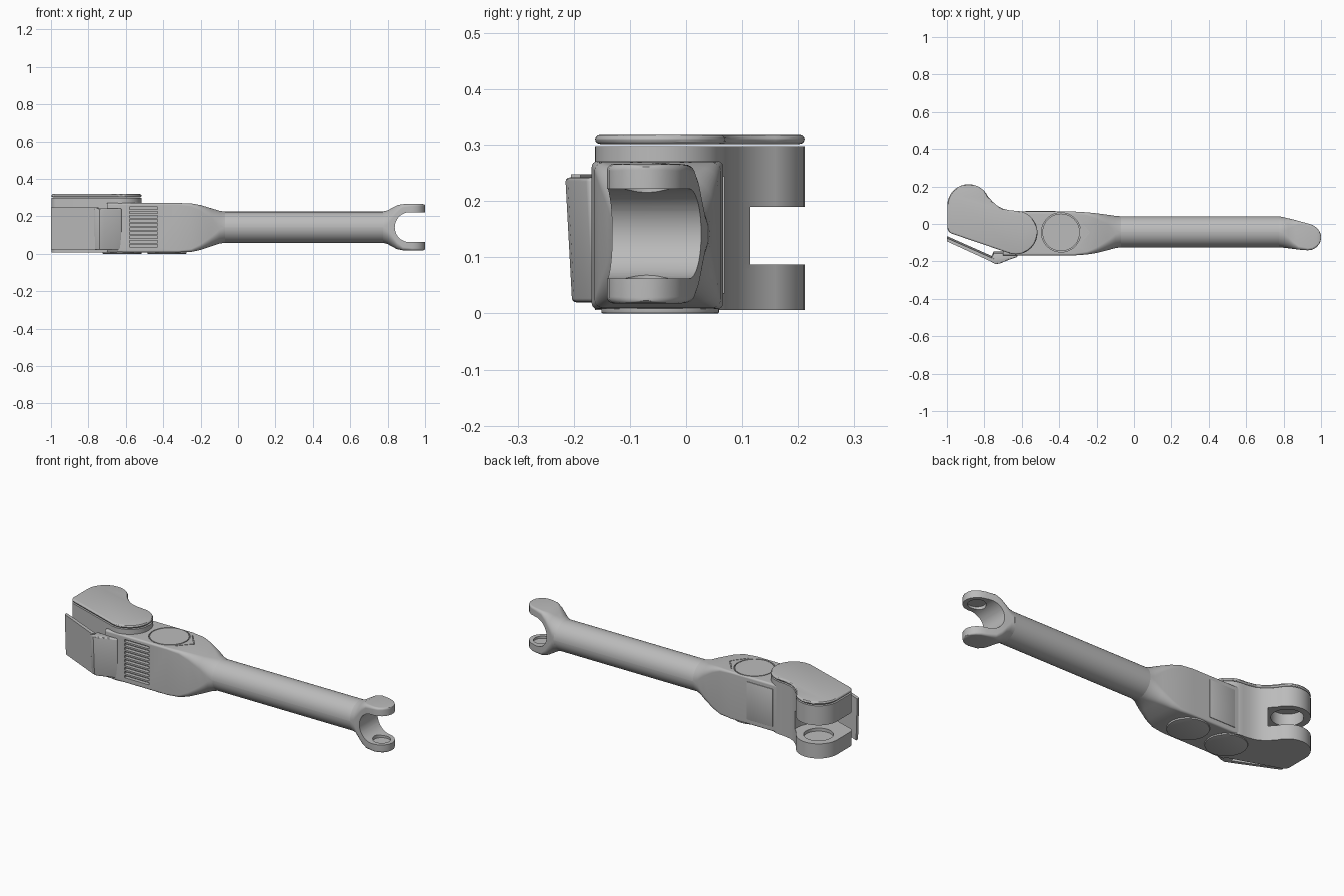
import bpy, bmesh, math
from mathutils import Matrix, Vector

cube = bpy.data.objects.get("Cube")
if cube:
    bpy.data.objects.remove(cube, do_unlink=True)

GREY = bpy.data.materials.new("matte grey")
GREY.use_nodes = True
colour = (0.5, 0.5, 0.5, 1)
GREY.diffuse_color = colour
bsdf = next(n for n in GREY.node_tree.nodes if n.type == 'BSDF_PRINCIPLED')
bsdf.inputs["Base Color"].default_value = colour

AY, AZ = -0.042, 0.142          # axis of the tube
PIN = (-0.884, 0.098)           # hinge pin in plan


def make(name, bm):
    bmesh.ops.recalc_face_normals(bm, faces=bm.faces)
    me = bpy.data.meshes.new(name)
    bm.to_mesh(me)
    bm.free()
    me.materials.append(GREY)
    ob = bpy.data.objects.new(name, me)
    bpy.context.collection.objects.link(ob)
    return ob


def skin(name, rings, closed=False):
    """Join rings of points, with end caps unless the rings form a loop."""
    bm = bmesh.new()
    rows = [[bm.verts.new(p) for p in r] for r in rings]
    n = len(rows[0])
    pairs = list(zip(rows, rows[1:])) + ([(rows[-1], rows[0])] if closed else [])
    for a, b in pairs:
        for i in range(n):
            j = (i + 1) % n
            bm.faces.new((a[i], a[j], b[j], b[i]))
    if not closed:
        bm.faces.new(rows[0])
        bm.faces.new(rows[-1][::-1])
    return make(name, bm)


def prism(name, pts, z0, z1, lean=0):
    return skin(name, [[(x, y, z0) for x, y in pts],
                       [(x, y - lean, z1) for x, y in pts]])


def arc(c, r, a0, a1, n):
    return [(c[0] + r * math.cos(math.radians(a0 + (a1 - a0) * i / n)),
             c[1] + r * math.sin(math.radians(a0 + (a1 - a0) * i / n)))
            for i in range(n + 1)]


def disc(name, c, r, z0, z1):
    return prism(name, arc(c, r, 0, 352.5, 47), z0, z1)


def box(name, lo, hi):
    return prism(name, [(lo[0], lo[1]), (hi[0], lo[1]), (hi[0], hi[1]), (lo[0], hi[1])],
                 lo[2], hi[2])


def section(x, y0, y1, z0, z1, r, n=10):
    """Rounded rectangle across the x axis."""
    r = min(r, (y1 - y0) / 2 - 0.0005, (z1 - z0) / 2 - 0.0005)
    pts = []
    for k, (y, z) in enumerate([(y1 - r, z1 - r), (y0 + r, z1 - r),
                                (y0 + r, z0 + r), (y1 - r, z0 + r)]):
        pts += [(x, p, q) for p, q in arc((y, z), r, 90 * k, 90 * k + 90, n)]
    return pts


def groove_ring(c, r, z0, z1, w=0.005):
    prof = [(r - w, z0), (r, z0), (r, z1), (r - w, z1)]
    return skin("cutter", [[(c[0] + p * math.cos(a), c[1] + p * math.sin(a), z) for p, z in prof]
                           for a in (math.tau * i / 48 for i in range(48))], closed=True)


def bake(ob):
    dg = bpy.context.evaluated_depsgraph_get()
    me = bpy.data.meshes.new_from_object(ob.evaluated_get(dg))
    ob.modifiers.clear()
    ob.data = me


def cut(ob, cutters):
    for c in cutters:
        m = ob.modifiers.new("cut", 'BOOLEAN')
        m.operation, m.solver, m.object = 'DIFFERENCE', 'EXACT', c
        bake(ob)
        bpy.data.objects.remove(c, do_unlink=True)


def bevel(ob, width, seg=3):
    m = ob.modifiers.new("round", 'BEVEL')
    m.width, m.segments, m.limit_method, m.angle_limit = width, seg, 'ANGLE', math.radians(50)
    bake(ob)


parts = []

# Housing: square section easing into the round tube
housing = skin("housing", [section(*s) for s in [
    (-0.70, -0.168, 0.066, 0.008, 0.271, 0.010),
    (-0.32, -0.168, 0.066, 0.008, 0.271, 0.010),
    (-0.25, -0.163, 0.062, 0.010, 0.269, 0.016),
    (-0.20, -0.155, 0.057, 0.021, 0.260, 0.030),
    (-0.14, -0.140, 0.049, 0.041, 0.242, 0.052),
    (-0.10, -0.129, 0.043, 0.054, 0.230, 0.074),
    (-0.07, -0.125, 0.041, 0.059, 0.225, 0.083)]])
cutters = [box("cutter", (-0.58, -0.20, 0.037 + i * 0.0222),
               (-0.43, -0.148, 0.050 + i * 0.0222)) for i in range(10)]
cutters.append(groove_ring((-0.39, -0.045), 0.105, 0.262, 0.29))
for s in (1, -1):
    # Chevron seam beside the round cover
    a, b = Vector((-0.300, -0.045 + s * 0.074)), Vector((-0.238, -0.045))
    n = Vector((b.y - a.y, a.x - b.x)).normalized() * 0.002
    cutters.append(prism("cutter", [a + n, b + n, b - n, a - n], 0.263, 0.29))
cutters.append(disc("cutter", PIN, 0.15, 0.087, 0.19))
cut(housing, cutters)
parts.append(housing)

# Tube
parts.append(skin("tube", [section(x, -0.125, 0.041, 0.059, 0.225, 0.083)
                           for x in (-0.08, 0.785)]))

# Fork at the free end, with a U-shaped opening and pin pockets
fork = skin("fork", [section(*s) for s in [
    (0.775, -0.125, 0.041, 0.059, 0.225, 0.083),
    (0.800, -0.127, 0.036, 0.052, 0.232, 0.076),
    (0.825, -0.130, 0.030, 0.038, 0.246, 0.058),
    (0.850, -0.133, 0.024, 0.025, 0.259, 0.038),
    (0.880, -0.137, 0.016, 0.019, 0.265, 0.018),
    (0.930, -0.141, 0.002, 0.018, 0.266, 0.012),
    (0.955, -0.137, -0.006, 0.018, 0.266, 0.012),
    (0.975, -0.125, -0.019, 0.018, 0.266, 0.012),
    (0.990, -0.108, -0.036, 0.019, 0.265, 0.010),
    (0.997, -0.093, -0.050, 0.021, 0.263, 0.008),
    (1.000, -0.080, -0.063, 0.023, 0.261, 0.006)]])
u = arc((0.918, AZ), 0.080, 90, 270, 24) + [(1.05, AZ - 0.08), (1.05, AZ + 0.08)]
opening = skin("cutter", [[(x, y, z) for x, z in u] for y in (-0.3, 0.2)])
cut(fork, [opening, disc("cutter", (0.932, -0.070), 0.045, 0.050, 0.234)])
parts.append(fork)

# Kidney-shaped hinge outline in plan
kidney = (arc(PIN, 0.114, 25, 180, 20)
          + arc((-0.962, -0.018), 0.036, 180, 248, 6)
          + arc((-0.632, -0.046), 0.116, 246, 450, 26)
          + [(-0.665, 0.073), (-0.70, 0.081), (-0.73, 0.097), (-0.755, 0.118)])

lower = prism("lower_hinge_lobe", kidney, 0.006, 0.087)
cut(lower, [disc("cutter", PIN, 0.075, 0.070, 0.12)])
upper = prism("upper_hinge_lobe", kidney, 0.19, 0.298)
cut(upper, [disc("cutter", PIN, 0.080, 0.15, 0.255)])
core = prism("hinge_core", kidney, 0.08, 0.20)
cut(core, [disc("cutter", PIN, 0.135, 0.05, 0.23),
           box("cutter", (-1.2, -0.4, 0.0), (-0.83, 0.4, 0.3))])
cap = prism("hinge_cap", kidney, 0.3015, 0.319)
bevel(cap, 0.009)
parts += [lower, upper, core, cap]

# Angled flap and the rounded bulge that carries it
flap = prism("front_flap", [(-1.0, -0.065), (-1.0, -0.083), (-0.755, -0.195), (-0.745, -0.178)],
             0.022, 0.248, 0.010)
bulge = prism("flap_mount", [(-0.622, -0.150), (-0.622, -0.164), (-0.665, -0.178),
                             (-0.715, -0.199), (-0.740, -0.203), (-0.770, -0.188),
                             (-0.750, -0.145)], 0.020, 0.242, 0.012)
bevel(bulge, 0.008)
parts += [flap, bulge]

# Round covers and rear access plate
for name, x in (("bottom_cover_inner", -0.38), ("bottom_cover_outer", -0.62)):
    ob = disc(name, (x, -0.046), 0.105, 0.0, 0.02)
    bevel(ob, 0.003, 2)
    parts.append(ob)
plate = box("rear_plate", (-0.58, 0.060, 0.035), (-0.42, 0.069, 0.245))
bevel(plate, 0.002, 2)
parts.append(plate)

# Smooth shading with crisp edges
bpy.ops.object.select_all(action='DESELECT')
for ob in parts:
    ob.select_set(True)
bpy.context.view_layer.objects.active = housing
bpy.ops.object.shade_smooth_by_angle(angle=math.radians(30))
